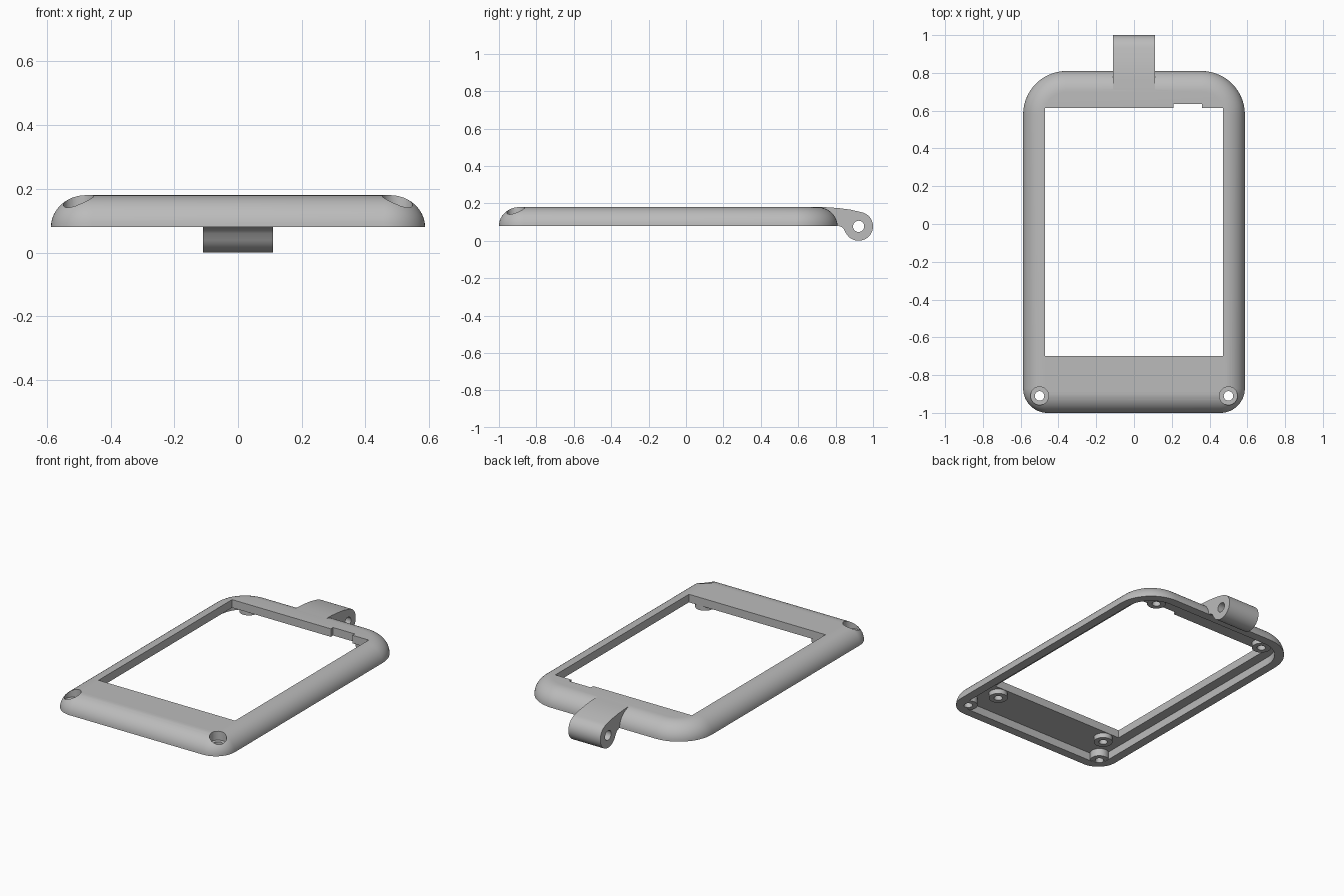
import bpy, bmesh
from math import sin, cos, pi, radians
from mathutils import Matrix, Vector

cube = bpy.data.objects.get("Cube")
if cube:
    bpy.data.objects.remove(cube, do_unlink=True)

grey = bpy.data.materials.new("plain_grey")
grey.use_nodes = True
colour = (0.5, 0.5, 0.5, 1)
grey.diffuse_color = colour
grey.node_tree.nodes["Principled BSDF"].inputs["Base Color"].default_value = colour

HALF_W, FRONT, BACK = 0.587, -1.0, 0.81
BASE, TOP, CEILING = 0.08, 0.18, 0.13


def finish(name, bm):
    bmesh.ops.recalc_face_normals(bm, faces=bm.faces)
    mesh = bpy.data.meshes.new(name)
    bm.to_mesh(mesh)
    bm.free()
    mesh.materials.append(grey)
    ob = bpy.data.objects.new(name, mesh)
    bpy.context.scene.collection.objects.link(ob)
    return ob


def outline(inset, steps=14):
    """Rounded rectangle, with larger corners at the back."""
    points = []
    corners = [(1, BACK, 0.23, 0), (-1, BACK, 0.23, 90),
               (-1, FRONT, 0.13, 180), (1, FRONT, 0.13, 270)]
    for sx, y, r, start in corners:
        sy = 1 if y > 0 else -1
        cx, cy = sx * (HALF_W - r), y - sy * r
        for i in range(steps + 1):
            a = radians(start + 90 * i / steps)
            points.append((cx + (r - inset) * cos(a), cy + (r - inset) * sin(a)))
    return points


def loft(name, levels):
    """Solid through rounded outlines given as (inset, height)."""
    bm = bmesh.new()
    rings = [[bm.verts.new((x, y, z)) for x, y in outline(d)] for d, z in levels]
    for low, high in zip(rings, rings[1:]):
        n = len(low)
        for i in range(n):
            j = (i + 1) % n
            bm.faces.new((low[i], low[j], high[j], high[i]))
    bm.faces.new(rings[0][::-1])
    bm.faces.new(rings[-1])
    return finish(name, bm)


def box(name, x0, x1, y0, y1, z0, z1):
    bm = bmesh.new()
    bmesh.ops.create_cube(bm, size=1)
    bmesh.ops.scale(bm, vec=(x1 - x0, y1 - y0, z1 - z0), verts=bm.verts)
    bmesh.ops.translate(bm, vec=((x0 + x1) / 2, (y0 + y1) / 2, (z0 + z1) / 2), verts=bm.verts)
    return finish(name, bm)


def cylinder(name, x, y, z0, z1, r):
    bm = bmesh.new()
    bmesh.ops.create_cone(bm, cap_ends=True, segments=32, radius1=r, radius2=r, depth=z1 - z0,
                          matrix=Matrix.Translation((x, y, (z0 + z1) / 2)))
    return finish(name, bm)


def combine(body, other, operation):
    mod = body.modifiers.new("combine", 'BOOLEAN')
    mod.operation = operation
    mod.solver = 'EXACT'
    mod.object = other
    bpy.context.view_layer.update()
    with bpy.context.temp_override(object=body, active_object=body):
        bpy.ops.object.modifier_apply(modifier=mod.name)
    bpy.data.objects.remove(other, do_unlink=True)


# Domed shell with a quarter-round edge
steps = 12
dome = [(0.11 * (1 - cos(pi / 2 * i / steps)), BASE + (TOP - BASE) * sin(pi / 2 * i / steps))
        for i in range(steps + 1)]
frame = loft("bezel_frame", dome)

# Hollow underside, screen window and small notch
combine(frame, loft("cavity", [(0.055, 0), (0.055, CEILING)]), 'DIFFERENCE')
combine(frame, box("window", -0.47, 0.47, -0.70, 0.613, 0, 0.3), 'DIFFERENCE')
combine(frame, box("notch", 0.21, 0.36, 0.55, 0.635, 0, 0.3), 'DIFFERENCE')

# Hinge lug: side profile extruded across x
lug_y, lug_z, lug_r, lug_half = 0.923, 0.077, 0.077, 0.11
profile = [(0.765, BASE + 0.002), (0.765, 0.132), (0.69, 0.14), (0.69, 0.1795),
           (0.76, 0.179), (0.82, 0.174), (0.88, 0.166)]
for i in range(25):
    a = radians(80 - 230 * i / 24)
    profile.append((lug_y + lug_r * cos(a), lug_z + lug_r * sin(a)))
profile += [(0.845, 0.06), (0.832, 0.073), (0.81, BASE + 0.002)]
bm = bmesh.new()
side = bm.faces.new([bm.verts.new((-lug_half, y, z)) for y, z in profile])
grown = bmesh.ops.extrude_face_region(bm, geom=[side])
bmesh.ops.translate(bm, vec=(2 * lug_half, 0, 0),
                    verts=[v for v in grown["geom"] if isinstance(v, bmesh.types.BMVert)])
combine(frame, finish("hinge_lug", bm), 'UNION')

# Hinge pin hole
pin = cylinder("pin_hole", 0, 0, -0.2, 0.2, 0.03)
pin.data.transform(Matrix.Translation((0, lug_y, lug_z)) @ Matrix.Rotation(pi / 2, 4, 'Y'))
combine(frame, pin, 'DIFFERENCE')

for sx in (-1, 1):
    # Front corner screw posts with counterbores
    x, y = sx * 0.5, -0.91
    combine(frame, cylinder("corner_post", x, y, 0.082, 0.131, 0.055), 'UNION')
    combine(frame, cylinder("counterbore", x, y, 0.125, 0.3, 0.048), 'DIFFERENCE')
    combine(frame, cylinder("screw_hole", x, y, 0, 0.3, 0.025), 'DIFFERENCE')
    # Blind inner posts around the window
    for y in (-0.757, 0.68):
        combine(frame, cylinder("inner_post", sx * 0.4, y, 0.10, 0.14, 0.055), 'UNION')
        combine(frame, cylinder("blind_hole", sx * 0.4, y, 0.05, 0.15, 0.025), 'DIFFERENCE')

# Smooth curved surfaces, crisp edges
bpy.ops.object.select_all(action='DESELECT')
frame.select_set(True)
bpy.context.view_layer.objects.active = frame
bpy.ops.object.shade_smooth_by_angle(angle=radians(30))
